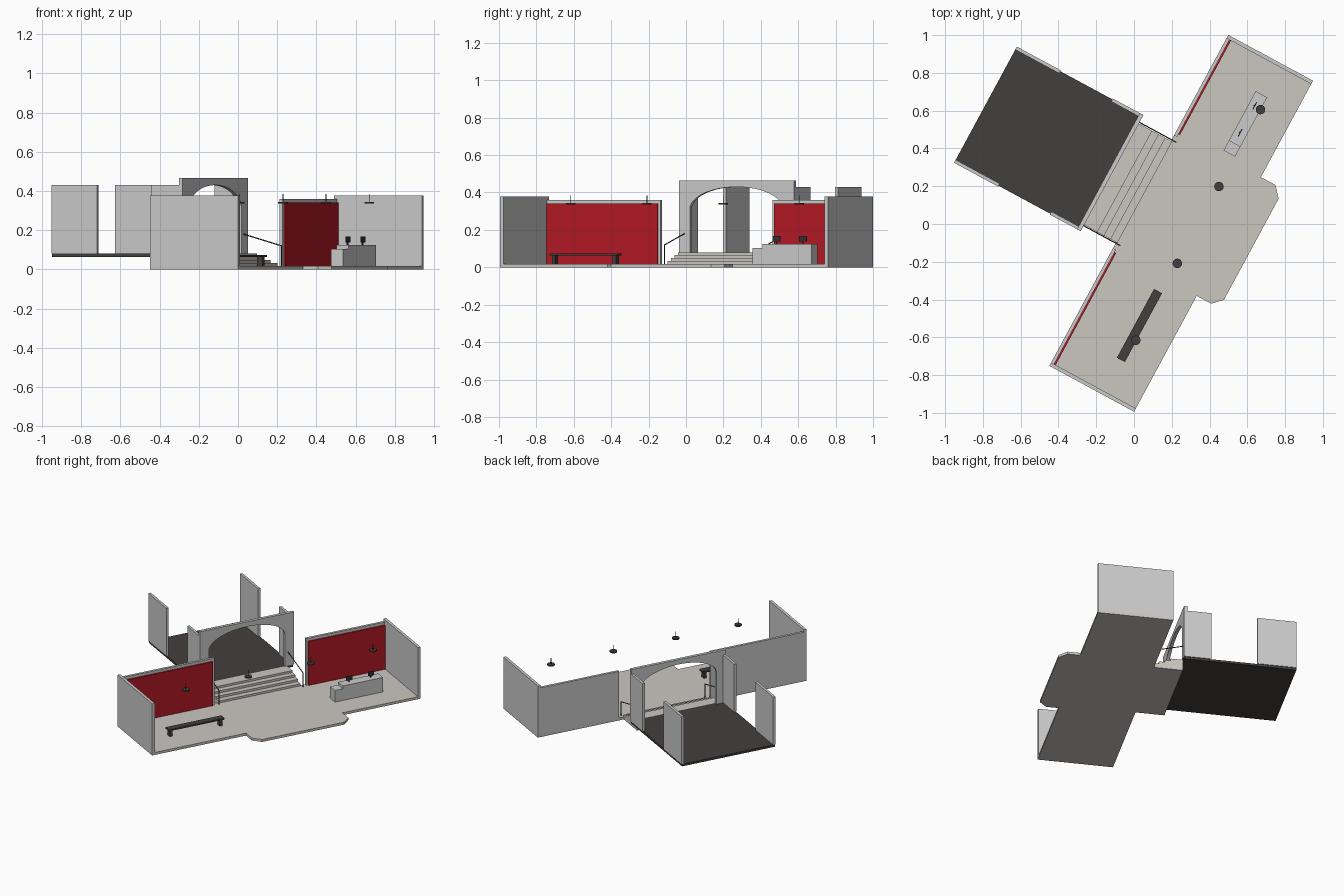
import bpy, bmesh, math
from mathutils import Matrix, Vector

if "Cube" in bpy.data.objects:
    bpy.data.objects.remove(bpy.data.objects["Cube"])

TURN = Matrix.Rotation(math.radians(-28.4), 4, 'Z')   # plan is turned on the site


def material(name, rgb):
    m = bpy.data.materials.new(name)
    m.diffuse_color = (*rgb, 1)
    m.use_nodes = True
    m.node_tree.nodes["Principled BSDF"].inputs["Base Color"].default_value = m.diffuse_color
    return m


STONE = material("stone", (0.60, 0.57, 0.53))
DARK = material("dark", (0.055, 0.05, 0.047))
RED = material("red", (0.45, 0.01, 0.018))
BLACK = material("black", (0.03, 0.03, 0.03))


def finish(name, bm, mat=None):
    bmesh.ops.recalc_face_normals(bm, faces=bm.faces)
    me = bpy.data.meshes.new(name)
    bm.to_mesh(me)
    bm.free()
    ob = bpy.data.objects.new(name, me)
    ob.matrix_world = TURN
    bpy.context.collection.objects.link(ob)
    if mat:
        me.materials.append(mat)
    return ob


def prism(name, pts, direction, mat=None):
    """Extrude a closed outline of 3D points along a direction."""
    bm = bmesh.new()
    face = bm.faces.new([bm.verts.new(p) for p in pts])
    ext = bmesh.ops.extrude_face_region(bm, geom=[face])
    verts = [g for g in ext["geom"] if isinstance(g, bmesh.types.BMVert)]
    bmesh.ops.translate(bm, vec=direction, verts=verts)
    return finish(name, bm, mat)


def box(name, x, y, z, mat=None):
    pts = [(x[0], y[0], z[0]), (x[1], y[0], z[0]), (x[1], y[1], z[0]), (x[0], y[1], z[0])]
    return prism(name, pts, (0, 0, z[1] - z[0]), mat)


def rod(name, p, q, r, mat=BLACK, sides=8):
    p, q = Vector(p), Vector(q)
    d = q - p
    mtx = Matrix.Translation((p + q) / 2) @ d.to_track_quat('Z', 'Y').to_matrix().to_4x4()
    bm = bmesh.new()
    bmesh.ops.create_cone(bm, cap_ends=True, segments=sides, radius1=r, radius2=r,
                          depth=d.length, matrix=mtx)
    return finish(name, bm, mat)


# Hall floor with the chamfered bay on the outer side
F = 0.018
outline = [(-0.037, -0.874), (0.473, -0.874), (0.473, -0.177), (0.56, -0.177), (0.61, -0.126),
           (0.61, 0.482), (0.56, 0.538), (0.473, 0.538), (0.473, 1.118), (-0.037, 1.118)]
prism("hall_floor", [(x, y, 0) for x, y in outline], (0, 0, F), STONE)

# Hall end walls, long walls and their red panels
box("end_wall_front", (-0.037, 0.473), (-0.874, -0.854), (F, 0.378))
box("end_wall_back", (-0.037, 0.473), (1.098, 1.118), (F, 0.378))
for tag, y0, y1, p0, p1 in (("front", -0.854, -0.165, -0.854, -0.18),
                            ("back", 0.515, 1.098, 0.53, 1.098)):
    box("long_wall_" + tag, (-0.037, -0.019), (y0, y1), (F, 0.36))
    box("red_panel_" + tag, (-0.019, -0.010), (p0, p1), (F, 0.34), RED)

# Stairs as one stepped profile up to the raised room
profile = [(-0.037, 0), (-0.030, 0), (-0.030, 0.033), (-0.07, 0.033), (-0.07, 0.049),
           (-0.11, 0.049), (-0.11, 0.065), (-0.15, 0.065), (-0.15, 0.080),
           (-0.232, 0.080), (-0.232, 0)]
prism("stairs", [(x, -0.13, z) for x, z in profile], (0, 0.61, 0), STONE)

# Handrails on both sides of the stairs
for tag, y in (("front", -0.135), ("back", 0.487)):
    rod("handrail_post_" + tag, (-0.01, y, F), (-0.01, y, 0.122), 0.003)
    rod("handrail_bar_" + tag, (-0.01, y, 0.12), (-0.232, y, 0.18), 0.003)

# Raised room floor and the four side walls
box("raised_floor", (-0.992, -0.232), (-0.163, 0.526), (0.064, 0.08), DARK)
for side, y in (("front", (-0.168, -0.150)), ("back", (0.513, 0.531))):
    box("room_wall_outer_" + side, (-0.992, -0.727), y, (0.08, 0.43))
    box("room_wall_inner_" + side, (-0.415, -0.252), y, (0.08, 0.43))

# Arched wall at the head of the stairs
cy, hw, spring, rise = 0.1815, 0.283, 0.31, 0.12
arc = [(cy - hw * math.cos(math.pi * i / 24), spring + rise * math.sin(math.pi * i / 24))
       for i in range(25)]
arch = ([(-0.168, 0.08), (cy - hw, 0.08)] + arc +
        [(cy + hw, 0.08), (0.531, 0.08), (0.531, 0.465), (-0.168, 0.465)])
prism("arch_wall", [(-0.252, y, z) for y, z in arch], (0.022, 0, 0))

# Bench
box("bench_seat", (0.257, 0.305), (-0.666, -0.252), (0.063, 0.074), DARK)
for i, y in enumerate((-0.645, -0.275)):
    box(f"bench_leg_{i + 1}", (0.265, 0.297), (y - 0.01, y + 0.01), (F, 0.063), DARK)

# Reception counter with a lower end and two screens
box("counter_low", (0.232, 0.301), (0.568, 0.627), (F, 0.103))
box("counter_main", (0.232, 0.301), (0.627, 0.925), (F, 0.124))
for i, y in enumerate((0.693, 0.854)):
    box(f"screen_{i + 1}", (0.262, 0.267), (y - 0.022, y + 0.022), (0.138, 0.168), BLACK)
    box(f"screen_stand_{i + 1}", (0.258, 0.263), (y - 0.004, y + 0.004), (0.124, 0.15), BLACK)

# Row of pendant lamps
for i in range(4):
    y = -0.537 + i * 0.4627
    rod(f"lamp_shade_{i + 1}", (0.301, y, 0.335), (0.301, y, 0.344), 0.025, DARK, 24)
    rod(f"lamp_rod_{i + 1}", (0.301, y, 0.344), (0.301, y, 0.385), 0.002)
